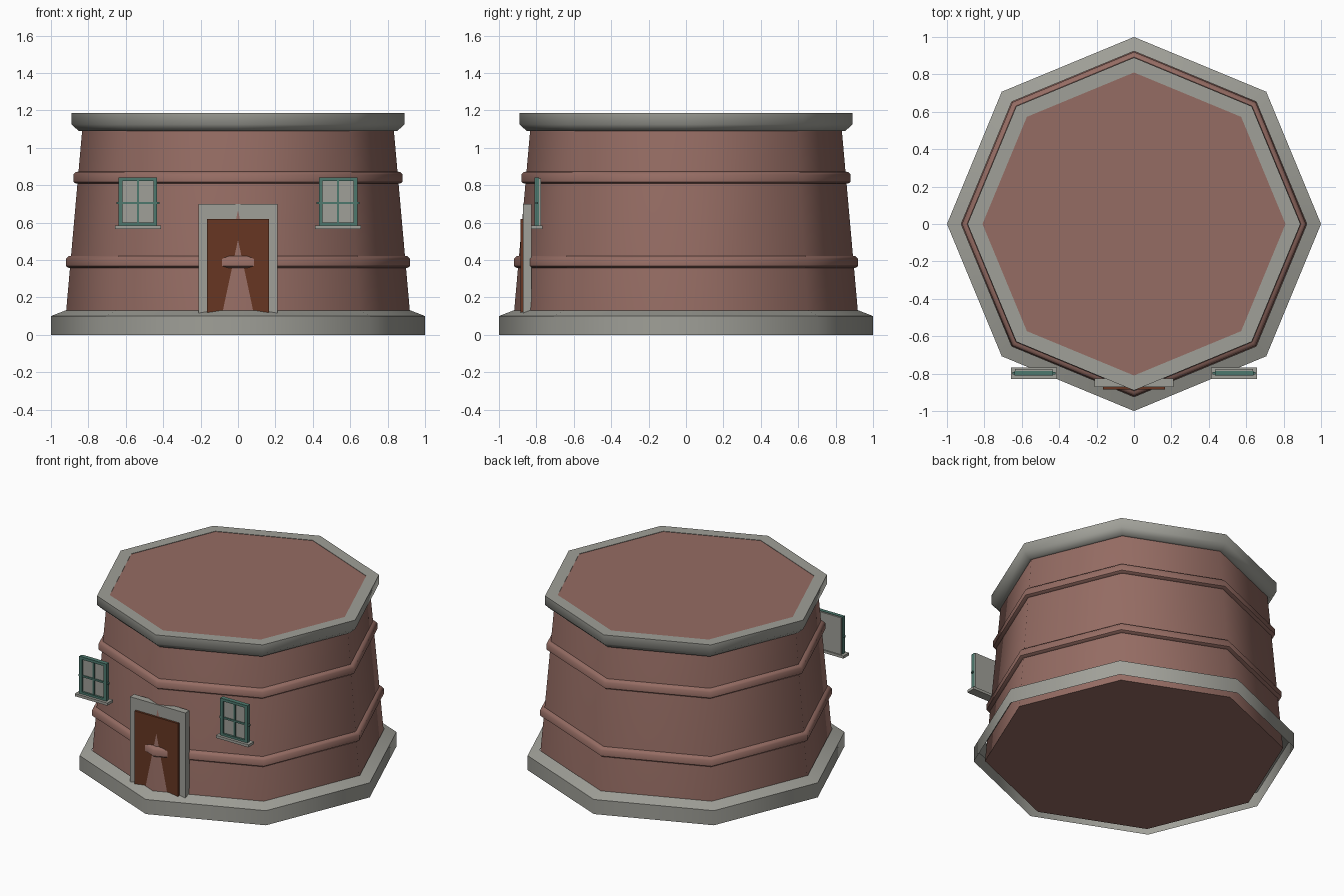
import bpy, bmesh, math
from mathutils import Matrix, Vector

if "Cube" in bpy.data.objects:
    bpy.data.objects.remove(bpy.data.objects["Cube"])


def material(name, rgb):
    m = bpy.data.materials.new(name)
    m.diffuse_color = (*rgb, 1)
    m.use_nodes = True
    m.node_tree.nodes["Principled BSDF"].inputs["Base Color"].default_value = m.diffuse_color
    return m


STONE = material("grey_stone", (0.35, 0.35, 0.315))
BRICK = material("dusty_red_brick", (0.30, 0.15, 0.125))
WOOD = material("brown_wood", (0.135, 0.037, 0.016))
TEAL = material("teal_paint", (0.075, 0.19, 0.155))


def finish(name, bm, mat):
    me = bpy.data.meshes.new(name)
    bm.to_mesh(me)
    bm.free()
    me.materials.append(mat)
    ob = bpy.data.objects.new(name, me)
    bpy.context.collection.objects.link(ob)
    return ob


def octagon_sweep(name, profile, mat, caps=False, closed=False):
    """Turn an (r, z) profile, listed bottom to top outside, into an octagonal ring."""
    bm = bmesh.new()
    n = 8
    rows = [[bm.verts.new((r * math.cos(math.tau * i / n), r * math.sin(math.tau * i / n), z))
             for i in range(n)] for r, z in profile]
    pairs = list(zip(rows, rows[1:]))
    if closed:
        pairs.append((rows[-1], rows[0]))
    for a, b in pairs:
        for i in range(n):
            j = (i + 1) % n
            bm.faces.new((a[i], a[j], b[j], b[i]))
    if caps:
        bm.faces.new(rows[0][::-1])
        bm.faces.new(rows[-1])
    ob = finish(name, bm, mat)
    for p in ob.data.polygons:
        p.use_smooth = True
    ob.data.set_sharp_from_angle(angle=math.radians(46))
    return ob


def boxes(name, specs, mat):
    """One object from boxes given as (x0, x1, y0, y1, z0, z1)."""
    bm = bmesh.new()
    for x0, x1, y0, y1, z0, z1 in specs:
        mid = Vector((x0 + x1, y0 + y1, z0 + z1)) / 2
        size = Matrix.Diagonal((x1 - x0, y1 - y0, z1 - z0, 1))
        bmesh.ops.create_cube(bm, size=1, matrix=Matrix.Translation(mid) @ size)
    return finish(name, bm, mat)


def wall_r(z):
    return 0.93 - 0.0885 * z


# tapered wall with floor and roof
octagon_sweep("wall", [(0.93, 0), (wall_r(1.09), 1.09), (0.812, 1.184)], BRICK, caps=True)

# open stone plinth with sloping top
octagon_sweep("plinth", [(1, 0), (1, 0.1), (0.924, 0.13)], STONE)

# stone cornice
octagon_sweep("cornice", [(0.83, 1.09), (0.852, 1.09), (0.89, 1.125), (0.89, 1.187), (0.81, 1.187)],
              STONE, closed=True)

# raised wall bands
for label, z in (("lower", 0.39), ("upper", 0.84)):
    r = wall_r(z)
    octagon_sweep(label + "_band",
                  [(r - 0.01, z - 0.032), (r + 0.011, z - 0.032), (r + 0.025, z - 0.022),
                   (r + 0.025, z + 0.016), (r + 0.011, z + 0.03), (r - 0.01, z + 0.034)], BRICK)

# doorway
boxes("door_surround", [(-0.21, -0.165, -0.871, -0.825, 0.11, 0.70),
                        (0.165, 0.21, -0.871, -0.825, 0.11, 0.70),
                        (-0.165, 0.165, -0.871, -0.825, 0.62, 0.70)], STONE)
boxes("door", [(-0.165, 0.165, -0.885, -0.835, 0.115, 0.62)], WOOD)

# pair of windows
for side, x in (("left", -0.535), ("right", 0.535)):
    boxes(side + "_window_pane", [(x - 0.1, x + 0.1, -0.797, -0.775, 0.58, 0.837)], STONE)
    boxes(side + "_window_sill", [(x - 0.123, x + 0.123, -0.828, -0.767, 0.567, 0.585)], STONE)
    f0, f1 = -0.810, -0.785
    boxes(side + "_window_frame", [
        (x - 0.103, x - 0.083, f0, f1, 0.585, 0.84),
        (x + 0.083, x + 0.103, f0, f1, 0.585, 0.84),
        (x - 0.083, x + 0.083, f0, f1, 0.822, 0.84),
        (x - 0.083, x + 0.083, f0, f1, 0.585, 0.6),
        (x - 0.006, x + 0.006, -0.803, f1, 0.6, 0.822),
        (x - 0.114, x + 0.114, -0.804, -0.79, 0.699, 0.711)], TEAL)
